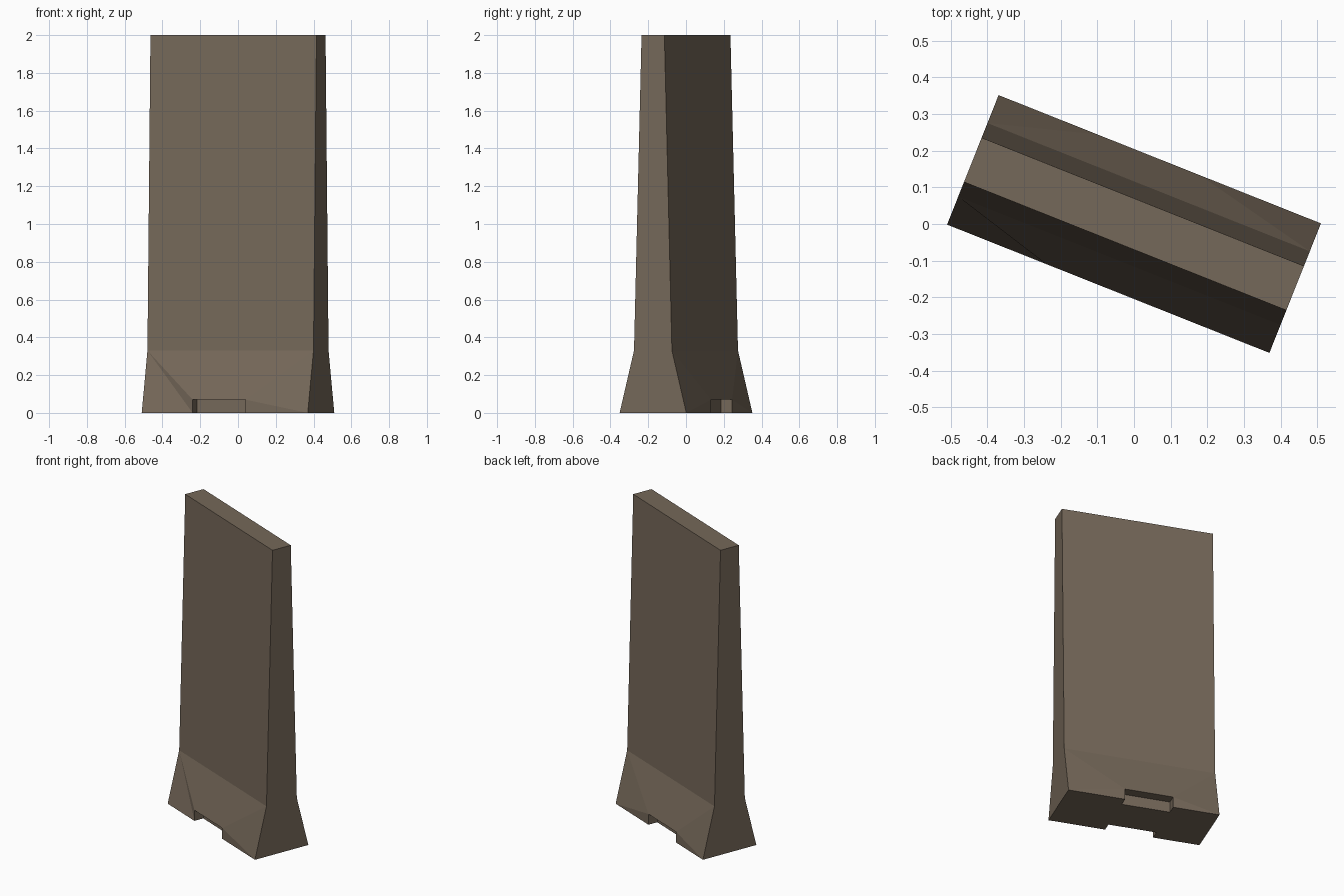
import bpy, bmesh, math

cube = bpy.data.objects.get("Cube")
if cube:
    bpy.data.objects.remove(cube, do_unlink=True)

# Concrete material
concrete = bpy.data.materials.new("brown grey concrete")
concrete.use_nodes = True
colour = (0.178, 0.138, 0.100, 1)
concrete.diffuse_color = colour
concrete.node_tree.nodes["Principled BSDF"].inputs["Base Color"].default_value = colour

# Barrier dimensions
HALF_LEN = 0.473
LEVELS = [(0.19, 0.0), (0.108, 0.33), (0.065, 2.0)]  # half width, height
SLOT_U = (-0.183, 0.118)
SLOT_TOP, SLOT_DEPTH = 0.07, 0.063

bm = bmesh.new()


def face(*verts):
    bm.faces.new(verts)


def build_side(s):
    """One long side with its foot slot; s is -1 at the front, 1 at the back."""
    low, mid, top = [[bm.verts.new((u, s * w, z)) for u in (-HALF_LEN, HALF_LEN)]
                     for w, z in LEVELS]
    w = LEVELS[0][0]
    outer, outer_up, inner, inner_up = [
        [bm.verts.new((u, s * (w - d), z)) for u in SLOT_U]
        for d, z in ((0, 0), (0, SLOT_TOP), (SLOT_DEPTH, 0), (SLOT_DEPTH, SLOT_TOP))]
    # Upper wall and sloped foot above the slot
    face(mid[0], mid[1], top[1], top[0])
    face(outer_up[0], outer_up[1], mid[1], mid[0])
    # Creased foot corners beside the slot
    for i in (0, 1):
        if s < 0 and i == 0:
            face(low[i], outer[i], mid[i])
            face(outer[i], outer_up[i], mid[i])
        else:
            face(low[i], outer_up[i], mid[i])
            face(low[i], outer[i], outer_up[i])
        face(outer[i], inner[i], inner_up[i], outer_up[i])
    # Slot back wall and ceiling
    face(inner[0], inner[1], inner_up[1], inner_up[0])
    face(inner_up[0], inner_up[1], outer_up[1], outer_up[0])
    outline = [low[0], outer[0], inner[0], inner[1], outer[1], low[1]]
    return low, mid, top, outline


front, back = build_side(-1), build_side(1)

# Ends, top and underside
for i in (0, 1):
    face(*[front[k][i] for k in range(3)], *[back[k][i] for k in (2, 1, 0)])
face(front[2][0], front[2][1], back[2][1], back[2][0])
face(*front[3], *reversed(back[3]))
bmesh.ops.recalc_face_normals(bm, faces=bm.faces[:])

mesh = bpy.data.meshes.new("barrier_wall")
bm.to_mesh(mesh)
bm.free()
mesh.materials.append(concrete)
barrier = bpy.data.objects.new("barrier_wall", mesh)
bpy.context.collection.objects.link(barrier)
barrier.rotation_euler.z = math.radians(-21.7)
